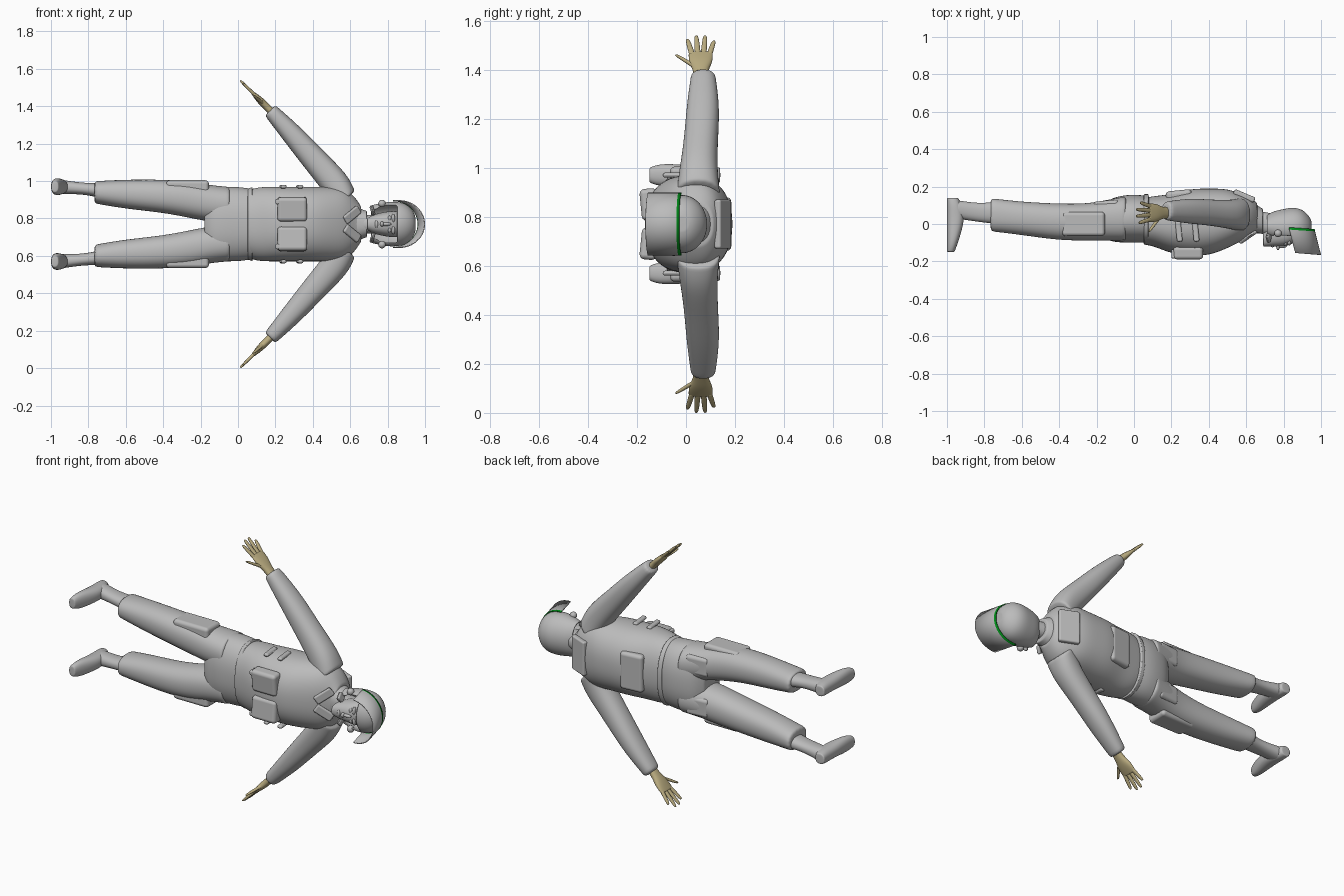
import bpy, bmesh, math
from mathutils import Vector, Matrix, Euler

if "Cube" in bpy.data.objects:
    bpy.data.objects.remove(bpy.data.objects["Cube"])

CENTRE = Vector((0, 0, 0.77))   # every part is built around the symmetry plane
X, Y, Z = Matrix.Identity(3)
ARM = Vector((-1, 0, 1)).normalized()


def material(name, colour):
    mat = bpy.data.materials.new(name)
    mat.use_nodes = True
    mat.diffuse_color = (*colour, 1)
    mat.node_tree.nodes["Principled BSDF"].inputs["Base Color"].default_value = (*colour, 1)
    return mat


GREY = material("suit grey", (0.5, 0.5, 0.5))
TAN = material("glove tan", (0.5, 0.42, 0.22))
GREEN = material("trim green", (0, 0.28, 0.01))


def finish(name, bm, materials, mirror=False):
    """Turn the bmesh into a smooth object, optionally mirrored across the body."""
    bmesh.ops.recalc_face_normals(bm, faces=bm.faces)
    for face in bm.faces:
        face.smooth = True
    mesh = bpy.data.meshes.new(name)
    bm.to_mesh(mesh)
    bm.free()
    for mat in materials:
        mesh.materials.append(mat)
    ob = bpy.data.objects.new(name, mesh)
    ob.location = CENTRE
    bpy.context.scene.collection.objects.link(ob)
    if mirror:
        modifier = ob.modifiers.new("Mirror", "MIRROR")
        modifier.use_axis = (False, False, True)
        modifier.use_mirror_merge = False
    return ob


def loft(name, rings, mat=GREY, axis=X, sides=16, power=2.3, mirror=False, cut=None):
    """Skin over rings of (x, y, side, radius, radius) lying across the axis."""
    across = X if axis == Y else Y
    other = Z if axis == Y else axis.cross(across)
    rings = [Vector(ring) for ring in rings]
    # Tight loops keep the ends crisp
    rings.insert(1, rings[0].lerp(rings[1], 0.1))
    rings.insert(-1, rings[-1].lerp(rings[-2], 0.1))

    def rounded(value):
        return math.copysign(abs(value) ** (2 / power), value)

    bm = bmesh.new()
    loops = []
    for ring in rings:
        angles = [math.tau * (i + 0.5) / sides for i in range(sides)]
        loops.append([bm.verts.new(ring.xyz
                                   + across * rounded(math.cos(angle)) * ring[3]
                                   + other * rounded(math.sin(angle)) * ring[4])
                      for angle in angles])
    for lower, upper in zip(loops, loops[1:]):
        for i in range(sides):
            bm.faces.new((lower[i - 1], lower[i], upper[i], upper[i - 1]))
    bm.faces.new(loops[0])
    bm.faces.new(loops[-1])
    bmesh.ops.recalc_face_normals(bm, faces=bm.faces)
    if cut:
        removed = [face for face in bm.faces if cut(face)]
        bmesh.ops.delete(bm, geom=removed, context="FACES")
    ob = finish(name, bm, [mat], mirror)
    if cut:
        ob.modifiers.new("Shell", "SOLIDIFY").thickness = 0.01
    modifier = ob.modifiers.new("Subdivision", "SUBSURF")
    modifier.levels = modifier.render_levels = 2
    return ob


def trunk(name, rows, **options):
    """Symmetric loft along the body from rows of (x, front, back, half width)."""
    loft(name, [(x, (front + back) / 2, 0, (back - front) / 2, half)
                for x, front, back, half in rows], sides=32, **options)


def box(name, centre, size, rotation=(0, 0, 0), bevel=0.01, mirror=False):
    bm = bmesh.new()
    place = Matrix.LocRotScale(Vector(centre), Euler(rotation), Vector(size))
    bmesh.ops.create_cube(bm, size=1, matrix=place)
    ob = finish(name, bm, [GREY], mirror)
    modifier = ob.modifiers.new("Bevel", "BEVEL")
    modifier.width, modifier.segments = bevel, 3
    modifier.harden_normals = True


def ellipsoid(name, centre, radii, mirror=False):
    bm = bmesh.new()
    place = Matrix.LocRotScale(Vector(centre), None, Vector(radii))
    bmesh.ops.create_icosphere(bm, subdivisions=3, radius=1, matrix=place)
    finish(name, bm, [GREY], mirror)


# Jacket and trousers
trunk("jacket", [
    (0.05, -0.11, 0.14, 0.18), (0.11, -0.12, 0.15, 0.2), (0.2, -0.16, 0.16, 0.2),
    (0.3, -0.17, 0.19, 0.2), (0.4, -0.17, 0.19, 0.2), (0.5, -0.13, 0.19, 0.2),
    (0.58, -0.09, 0.16, 0.19), (0.63, -0.05, 0.14, 0.14), (0.66, -0.04, 0.11, 0.09)])
trunk("belt", [(0.05, -0.11, 0.16, 0.19), (0.08, -0.11, 0.16, 0.2)])
trunk("trouser_hips", [
    (0.07, -0.1, 0.15, 0.19), (0, -0.1, 0.16, 0.2), (-0.08, -0.1, 0.15, 0.2),
    (-0.14, -0.09, 0.13, 0.2), (-0.18, -0.06, 0.08, 0.13)])
loft("trouser_leg", [
    (-0.04, 0.03, 0.1, 0.12, 0.1), (-0.15, 0.02, 0.11, 0.11, 0.1),
    (-0.25, 0.01, 0.13, 0.1, 0.1), (-0.4, 0.01, 0.15, 0.1, 0.09),
    (-0.6, 0.03, 0.16, 0.09, 0.08), (-0.77, 0.05, 0.17, 0.09, 0.06)], mirror=True)

# Boots
loft("boot_shaft", [
    (-0.74, 0.06, 0.18, 0.06, 0.04), (-0.83, 0.06, 0.19, 0.05, 0.03),
    (-0.96, 0.08, 0.2, 0.05, 0.04)], mirror=True)
loft("boot_foot", [
    (-0.97, 0.14, 0.2, 0.03, 0.03), (-0.96, 0.1, 0.2, 0.04, 0.04),
    (-0.95, 0.03, 0.2, 0.05, 0.04), (-0.97, -0.1, 0.2, 0.03, 0.05),
    (-0.98, -0.15, 0.2, 0.02, 0.03)], axis=Y, mirror=True)

# Sleeves and hands
loft("sleeve", [
    (0.57, 0.05, 0.12, 0.09, 0.08), (0.53, 0.05, 0.21, 0.08, 0.08),
    (0.42, 0.06, 0.33, 0.07, 0.07), (0.3, 0.07, 0.47, 0.07, 0.06),
    (0.17, 0.07, 0.61, 0.05, 0.04)], axis=ARM, mirror=True)
loft("palm", [
    (0.19, 0.06, 0.59, 0.03, 0.02), (0.15, 0.06, 0.63, 0.03, 0.02),
    (0.12, 0.06, 0.66, 0.05, 0.02), (0.08, 0.06, 0.7, 0.05, 0.01)], TAN, ARM, mirror=True)


def digit(name, root, tip):
    steps = ((0, 0.013), (0.5, 0.012), (0.9, 0.01), (1, 0.005))
    loft(name, [(*root.lerp(tip, t), r, r * 0.75) for t, r in steps],
         TAN, ARM, sides=8, mirror=True)


FINGERS = {"index": 0.09, "middle": 0.11, "ring": 0.11, "little": 0.08}
for i, (finger, length) in enumerate(FINGERS.items()):
    spread = i - 1.5
    knuckle = Vector((0.09, 0.06 + spread * 0.023, 0.69))
    digit(finger + "_finger", knuckle, knuckle + ARM * length + Y * spread * 0.013)
digit("thumb", Vector((0.14, 0.04, 0.64)), Vector((0.08, -0.04, 0.69)))

# Pouches, straps and collar
box("chest_pouch", (0.29, -0.15, 0.08), (0.16, 0.07, 0.13), (0.1, 0, 0), 0.02, True)
box("chest_buckle", (0.22, -0.16, 0.12), (0.04, 0.05, 0.03), mirror=True)
box("back_pouch", (0.24, 0.15, 0), (0.14, 0.06, 0.22), (0, 0, 0.1), 0.02)
box("shoulder_plate", (0.59, 0.15, 0), (0.12, 0.03, 0.2), (0, 0, -0.4))
box("thigh_pocket", (-0.27, 0, 0.2), (0.23, 0.13, 0.07), bevel=0.02, mirror=True)
box("seat_pocket", (-0.15, 0.1, 0.12), (0.14, 0.05, 0.11), (0, 0, 0.1), 0.02, True)
for x in (0.24, 0.33):
    box("side_strap", (x, -0.04, 0.2), (0.03, 0.11, 0.02), (0, 0, 0.1), mirror=True)
box("lapel", (0.61, -0.07, 0.05), (0.11, 0.02, 0.05), (0, -0.6, 0.6), mirror=True)
trunk("collar", [(0.62, -0.05, 0.12, 0.1), (0.66, -0.05, 0.1, 0.08), (0.69, -0.05, 0.08, 0.07)])
trunk("neck", [(0.62, -0.04, 0.08, 0.05), (0.77, -0.07, 0.05, 0.05)])

# Head and face
trunk("head", [
    (0.69, -0.12, -0.04, 0.03), (0.72, -0.12, 0, 0.05), (0.76, -0.12, 0.03, 0.06),
    (0.81, -0.12, 0.04, 0.07), (0.86, -0.1, 0.04, 0.07), (0.9, -0.08, 0.03, 0.05)])
ellipsoid("nose_tip", (0.77, -0.12, 0), (0.01, 0.02, 0.014))
ellipsoid("nose_bridge", (0.79, -0.115, 0), (0.03, 0.014, 0.01))
ellipsoid("lips", (0.74, -0.115, 0), (0.01, 0.01, 0.02))
ellipsoid("eye", (0.81, -0.105, 0.03), (0.01, 0.01, 0.015), True)
ellipsoid("brow", (0.83, -0.1, 0.03), (0.01, 0.015, 0.025), True)
box("chin_strap", (0.72, -0.07, 0.07), (0.02, 0.05, 0.05), (0.7, -0.3, 0), mirror=True)


# Helmet with an open face and open base
def opening(face):
    middle = face.calc_center_median()
    return (middle.y < -0.065 and middle.x < 0.855) or face.normal.x < -0.9


trunk("helmet", [
    (0.71, -0.08, 0.05, 0.1), (0.75, -0.1, 0.07, 0.11), (0.8, -0.12, 0.08, 0.12),
    (0.85, -0.12, 0.09, 0.12), (0.9, -0.11, 0.08, 0.11), (0.94, -0.08, 0.04, 0.07),
    (0.95, -0.05, 0.01, 0.03)], power=2, cut=opening)
ellipsoid("ear_cup", (0.77, -0.05, 0.11), (0.02, 0.02, 0.02), True)

# Raised visor: an arched sheet with a green trim along its rear edge
bm = bmesh.new()
SEGMENTS = 32
arches = []
for y, start in ((-0.018, 0.828), (-0.03, 0.83), (-0.155, 0.862)):
    arch = []
    for i in range(SEGMENTS + 1):
        angle = math.pi * i / SEGMENTS
        rise, side = math.sin(angle), math.cos(angle)
        arch.append(bm.verts.new((start + 0.135 * rise, y - 0.01 * rise, 0.125 * side)))
    arches.append(arch)
for row, (rear, fore) in enumerate(zip(arches, arches[1:])):
    for i in range(SEGMENTS):
        face = bm.faces.new((rear[i], rear[i + 1], fore[i + 1], fore[i]))
        face.material_index = 1 - row
shell = finish("visor", bm, [GREY, GREEN]).modifiers.new("Shell", "SOLIDIFY")
shell.thickness, shell.offset = 0.006, 0
